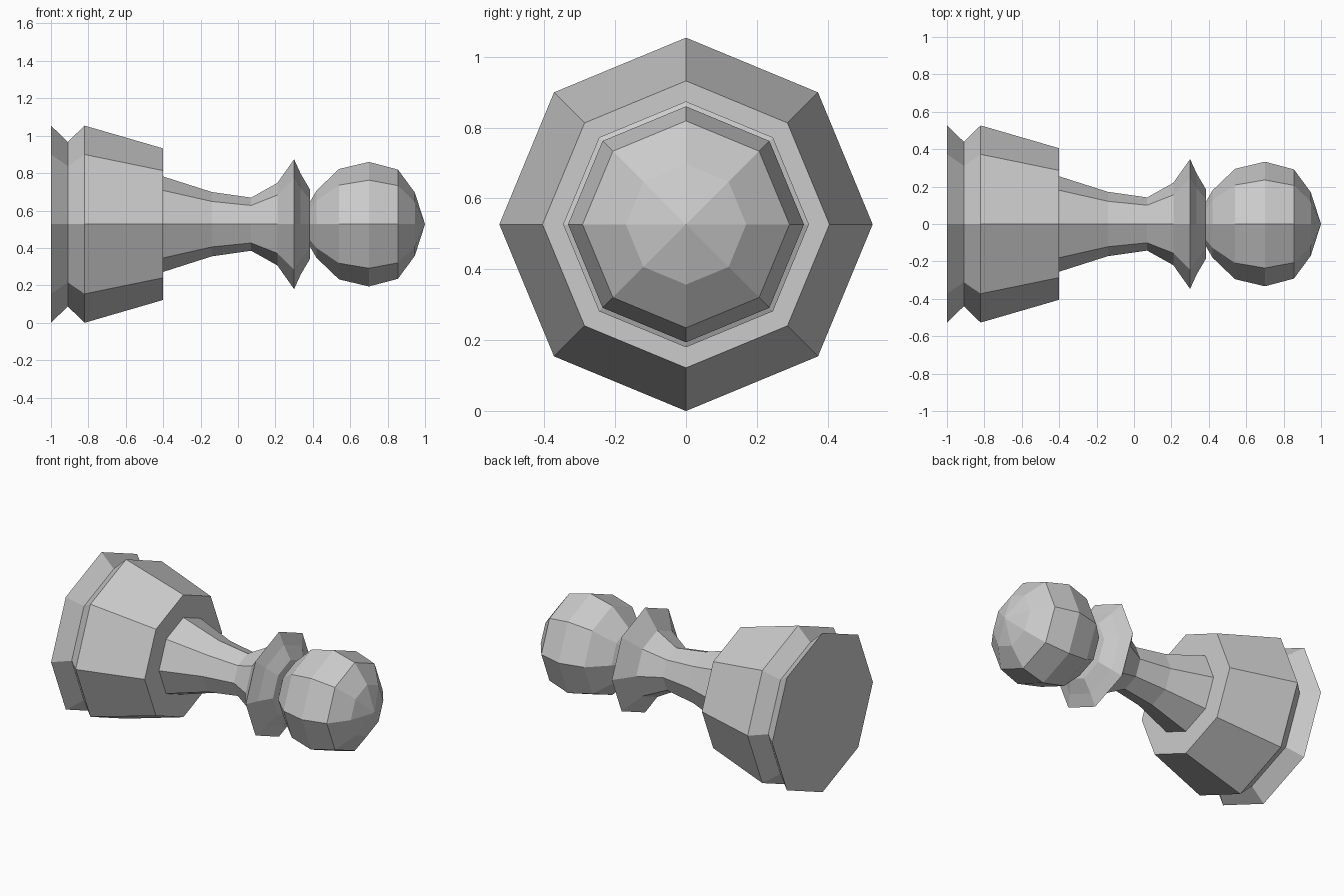
import bpy
import bmesh
from math import cos, sin, tau

cube = bpy.data.objects.get("Cube")
if cube:
    bpy.data.objects.remove(cube, do_unlink=True)

SIDES = 8
AXIS_Z = 0.527

grey = bpy.data.materials.new("plain grey")
grey.use_nodes = True
grey.diffuse_color = (0.6, 0.6, 0.6, 1)
grey.node_tree.nodes["Principled BSDF"].inputs["Base Color"].default_value = (0.6, 0.6, 0.6, 1)


def lathe(name, profile):
    """Turn (x, radius) points about the lengthwise axis; zero radius makes a pole."""
    bm = bmesh.new()
    rings = []
    for x, r in profile:
        if r == 0:
            rings.append([bm.verts.new((x, 0, 0))] * SIDES)
        else:
            rings.append([bm.verts.new((x, r * cos(tau * k / SIDES), r * sin(tau * k / SIDES)))
                          for k in range(SIDES)])
    for a, b in zip(rings, rings[1:]):
        for k in range(SIDES):
            n = (k + 1) % SIDES
            corners = [a[k], a[n], b[n], b[k]]
            bm.faces.new(list(dict.fromkeys(corners)))
    mesh = bpy.data.meshes.new(name)
    bm.to_mesh(mesh)
    bm.free()
    mesh.materials.append(grey)
    obj = bpy.data.objects.new(name, mesh)
    obj.location.z = AXIS_Z
    bpy.context.collection.objects.link(obj)
    return obj


# Grooved foot with a flat underside and a shoulder around the stem
lathe("base", [(-1, 0), (-1, 0.527), (-0.91, 0.44), (-0.82, 0.527),
               (-0.4, 0.405), (-0.4, 0.255)])

# Waisted stem flaring up to the collar
lathe("stem", [(-0.4, 0.255), (-0.14, 0.172), (0.07, 0.142), (0.21, 0.22)])

# Sharp-rimmed collar
lathe("collar", [(0.21, 0.22), (0.3, 0.347), (0.335, 0.27),
                 (0.385, 0.185), (0.385, 0.12)])

# Faceted ball head
lathe("head", [(0.385, 0.12), (0.42, 0.18), (0.54, 0.295), (0.7, 0.333),
               (0.855, 0.292), (0.945, 0.17), (1, 0)])
